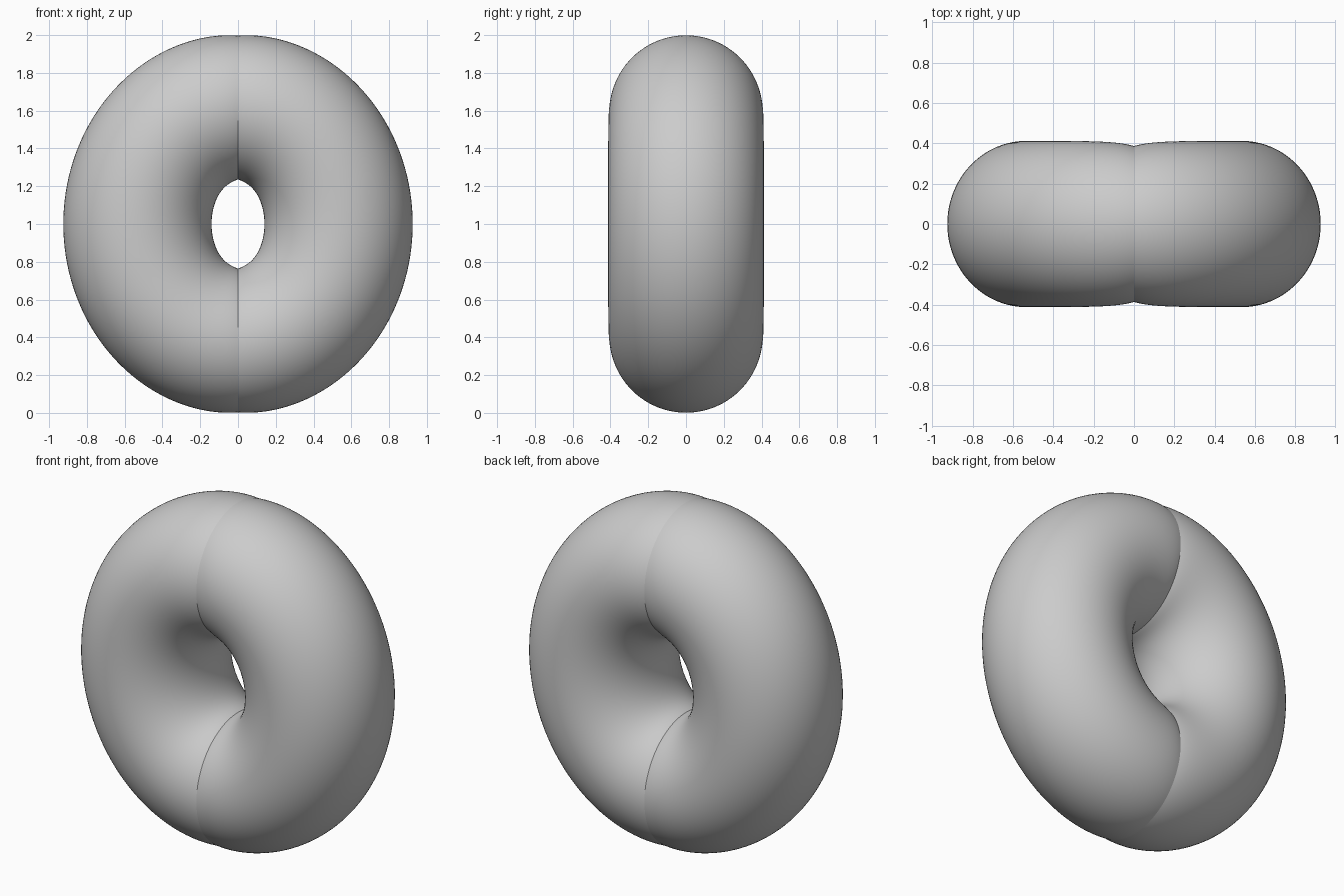
import bpy, bmesh
from math import sin, cos, pi, exp

if "Cube" in bpy.data.objects:
    bpy.data.objects.remove(bpy.data.objects["Cube"])

N_RING, N_TUBE = 96, 96
CENTRE_X, CENTRE_Z = 0.5325, 0.617


def section(t):
    """Oval tube section at ring angle t, pinched towards the seam at x = 0."""
    swell = 1 - exp(-6 * abs(cos(t)))
    radial = 0.380 + 0.0125 * swell
    depth = 0.386 + 0.026 * swell
    points = []
    for j in range(N_TUBE):
        a = 2 * pi * j / N_TUBE
        r = radial * cos(a)
        points.append(((CENTRE_X + r) * cos(t), depth * sin(a),
                       1 + (CENTRE_Z + r) * sin(t)))
    return points


# right half of the ring, with rows packed closer near the seam
bm = bmesh.new()
rows = []
for i in range(N_RING + 1):
    u = 2 * i / N_RING - 1
    t = pi / 2 * (0.5 * u + 0.5 * sin(u * pi / 2))
    rows.append([bm.verts.new(p) for p in section(t)])
for r0, r1 in zip(rows, rows[1:]):
    for j in range(N_TUBE):
        k = (j + 1) % N_TUBE
        bm.faces.new((r0[j], r0[k], r1[k], r1[j]))
bmesh.ops.recalc_face_normals(bm, faces=bm.faces)
# make sure the outermost face points outwards
outer = max(bm.faces, key=lambda f: f.calc_center_median().x)
if outer.normal.x < 0:
    bmesh.ops.reverse_faces(bm, faces=bm.faces)
for f in bm.faces:
    f.smooth = True

mesh = bpy.data.meshes.new("creased_ring")
bm.to_mesh(mesh)
bm.free()
ring = bpy.data.objects.new("creased_ring", mesh)
bpy.context.collection.objects.link(ring)

# left half, left unmerged so the seam stays a sharp crease
mirror = ring.modifiers.new("mirror", 'MIRROR')
mirror.use_mirror_merge = False
